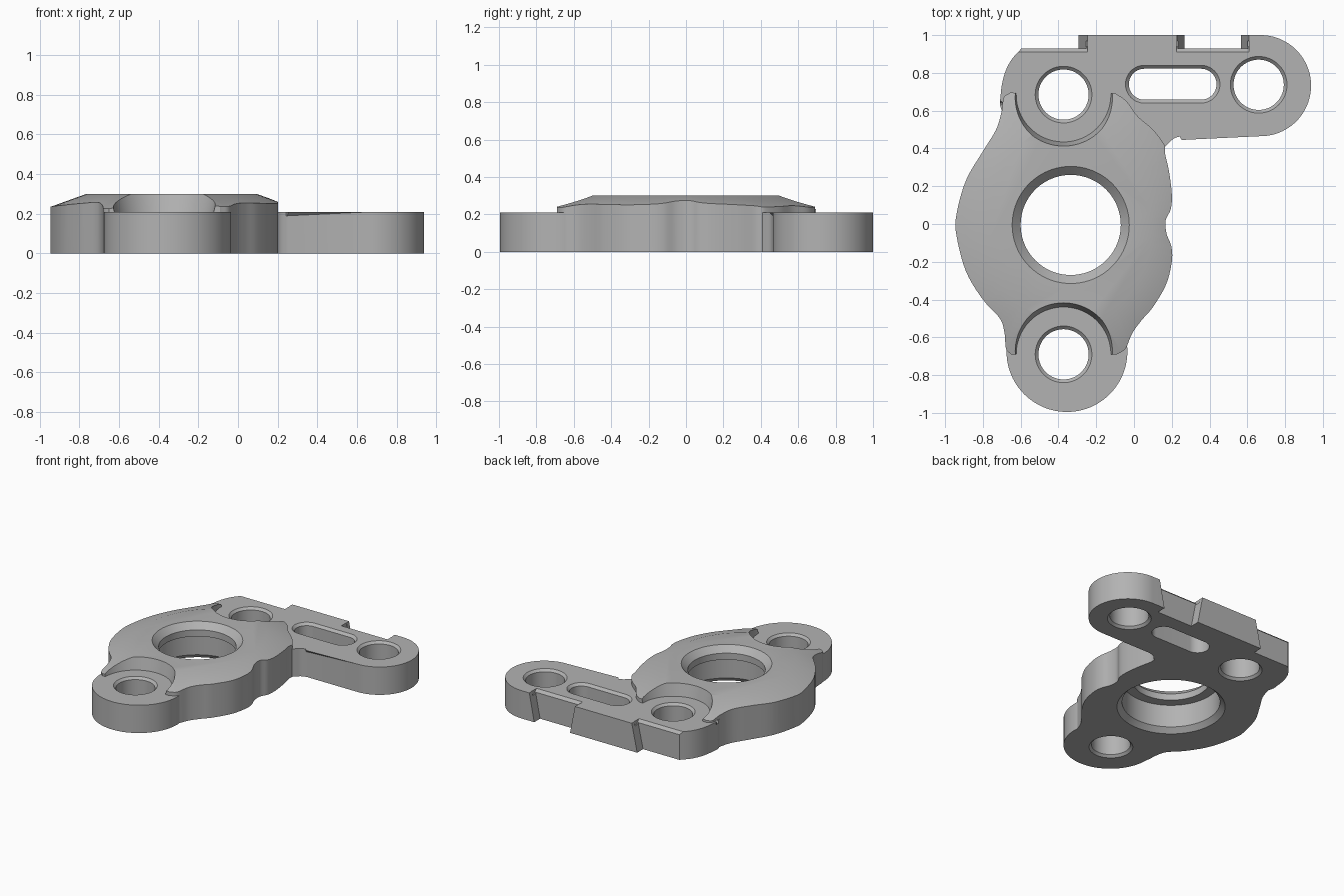
import bpy, bmesh, math
from mathutils import Vector, Matrix

if "Cube" in bpy.data.objects:
    bpy.data.objects.remove(bpy.data.objects["Cube"])

grey = bpy.data.materials.new("cast grey")
grey.use_nodes = True
COLOUR = (0.45, 0.45, 0.45, 1)
grey.diffuse_color = COLOUR
grey.node_tree.nodes["Principled BSDF"].inputs["Base Color"].default_value = COLOUR


def make(name, bm):
    bmesh.ops.recalc_face_normals(bm, faces=bm.faces)
    me = bpy.data.meshes.new(name)
    bm.to_mesh(me)
    bm.free()
    me.materials.append(grey)
    ob = bpy.data.objects.new(name, me)
    bpy.context.collection.objects.link(ob)
    return ob


def loft_bm(sections):
    """Closed solid through (z, outline) sections of equal point count."""
    bm = bmesh.new()
    rings = [[bm.verts.new((x, y, z)) for x, y in pts] for z, pts in sections]
    n = len(rings[0])
    for a, b in zip(rings, rings[1:]):
        for i in range(n):
            j = (i + 1) % n
            bm.faces.new((a[i], a[j], b[j], b[i]))
    bm.faces.new(rings[0])
    bm.faces.new(rings[-1])
    return bm


def loft(name, sections):
    return make(name, loft_bm(sections))


def plate(name, pts, top, chamfer):
    """Flat plate with a chamfered rim; the straight rear edge stays sharp."""
    bm = loft_bm([(0, pts), (top, pts)])
    rim = [e for e in bm.edges if all(v.co.z > top - 1e-4 for v in e.verts)
           and not all(v.co.y > 0.999 for v in e.verts)]
    bmesh.ops.bevel(bm, geom=rim, offset=chamfer, segments=1, affect='EDGES')
    return make(name, bm)


def arc(cx, cy, r, a0, a1, n=32):
    angles = [math.radians(a0 + (a1 - a0) * i / n) for i in range(n + 1)]
    return [(cx + r * math.cos(a), cy + r * math.sin(a)) for a in angles]


def stadium(cx, cy, half, r):
    return arc(cx + half, cy, r, -90, 90) + arc(cx - half - 1e-4, cy, r, 90, 270)


def circle(cx, cy, r, n=96):
    return arc(cx, cy, r, 0, 360, n)[:-1]


def smooth(pts, steps=5):
    """Catmull-Rom curve through the points."""
    p = [Vector(q) for q in pts]
    p = [2 * p[0] - p[1]] + p + [2 * p[-1] - p[-2]]
    out = []
    for a, b, c, d in zip(p, p[1:], p[2:], p[3:]):
        for i in range(steps):
            t = i / steps
            q = 0.5 * (2 * b + (c - a) * t + (2 * a - 5 * b + 4 * c - d) * t * t
                       + (3 * b - a - 3 * c + d) * t ** 3)
            out.append((q.x, q.y))
    return out + [tuple(pts[-1])]


def boolean(target, tool, operation):
    mod = target.modifiers.new("boolean", 'BOOLEAN')
    mod.operation, mod.solver, mod.object = operation, 'EXACT', tool
    bpy.context.view_layer.objects.active = target
    bpy.ops.object.modifier_apply(modifier=mod.name)
    bpy.data.objects.remove(tool)


BORE = (-0.335, -0.005)
FRONT_BOLT, REAR_BOLT, ARM_BOLT = (-0.373, -0.69), (-0.373, 0.685), (0.66, 0.737)

# Raised body: side outlines, from the rear horns round to the front horns
left = smooth([(-0.655, 0.695), (-0.69, 0.67), (-0.7, 0.6), (-0.73, 0.5), (-0.8, 0.385),
               (-0.89, 0.23), (-0.94, 0.05), (-0.94, -0.06), (-0.89, -0.25), (-0.8, -0.4),
               (-0.71, -0.5), (-0.685, -0.58), (-0.678, -0.66), (-0.65, -0.69)])
right = smooth([(-0.09, -0.69), (-0.045, -0.66), (-0.01, -0.58), (0.04, -0.51), (0.1, -0.44),
                (0.17, -0.32), (0.2, -0.2), (0.198, -0.12), (0.172, -0.05), (0.168, 0.02),
                (0.195, 0.08), (0.2, 0.16), (0.185, 0.28), (0.165, 0.37), (0.16, 0.42),
                (0.1, 0.5), (0.02, 0.57), (-0.04, 0.65), (-0.095, 0.69)])
bracket = loft("bracket", [(z, left + right) for z in (0, 0.4)])

# Sloping top of the body
slope = [(z, [(x, y / 0.8) for x, y in circle(BORE[0], 0, r)])
         for z, r in ((-0.06, 1.43), (0.3, 0.43))]
boolean(bracket, loft("slope_cutter", slope), 'INTERSECT')

# Bolt seats cut into the body at both ends
for (x, y), s in ((FRONT_BOLT, -1), (REAR_BOLT, 1)):
    a0 = 0 if s < 0 else 180
    seat = []
    for z, r in ((0.2, 0.248), (0.31, 0.275)):
        seat.append((z, arc(x, y, r, a0, a0 + 180, 48)
                     + [(x + s * r, y + s * 0.2), (x - s * r, y + s * 0.2)]))
    boolean(bracket, loft("seat_cutter", seat), 'DIFFERENCE')

# Front bolt lobe and rear arm
boolean(bracket, plate("front_lobe", circle(-0.355, -0.675, 0.32), 0.21, 0.02), 'UNION')
side = smooth([(-0.6, 0.38), (-0.7, 0.6), (-0.706, 0.68), (-0.69, 0.78), (-0.655, 0.86),
               (-0.595, 0.93), (-0.52, 1.0)])
fillet = smooth([(0.25, 0.465), (0.21, 0.452), (0.175, 0.42), (0.13, 0.38), (0.05, 0.37)])
arm = plate("rear_arm", side + arc(0.67, 0.7325, 0.2675, 90, -90, 48) + fillet, 0.21, 0.02)

# Rear recesses with slanted ends, and the chamfer along them
for bottom, top in (((-0.9, -0.295), (-0.9, -0.245)), ((0.27, 0.565), (0.225, 0.61))):
    ends = []
    for z, (x0, x1) in ((-0.01, bottom), (0.22, top)):
        ends.append((z, [(x0, 0.93), (x1, 0.93), (x1, 1.1), (x0, 1.1)]))
    boolean(arm, loft("recess_cutter", ends), 'DIFFERENCE')
    bevel = [(z, [(top[0], y), (top[1], y), (top[1], 0.97), (top[0], 0.97)])
             for z, y in ((0.18, 0.94), (0.22, 0.90))]
    boolean(arm, loft("rim_cutter", bevel), 'DIFFERENCE')
boolean(bracket, arm, 'UNION')

# Chamfered bolt holes
for x, y in (FRONT_BOLT, REAR_BOLT, ARM_BOLT):
    rings = ((-0.01, 0.16), (0.017, 0.133), (0.193, 0.133), (0.22, 0.16))
    boolean(bracket, loft("bolt_cutter", [(z, circle(x, y, r)) for z, r in rings]), 'DIFFERENCE')

# Slot in the arm
rings = ((-0.01, 0.082), (0.192, 0.082), (0.22, 0.11))
slot = [(z, stadium(0.205, 0.74, 0.15, r)) for z, r in rings]
boolean(bracket, loft("slot_cutter", slot), 'DIFFERENCE')

# Main bore with an upper lip and a lower chamfer
rings = ((-0.01, 0.38), (0.035, 0.335), (0.205, 0.335), (0.206, 0.265), (0.255, 0.265), (0.31, 0.32))
boolean(bracket, loft("bore_cutter", [(z, circle(*BORE, r)) for z, r in rings]), 'DIFFERENCE')

# Smooth curved walls, sharp edges
bpy.ops.object.select_all(action='DESELECT')
bracket.select_set(True)
bpy.context.view_layer.objects.active = bracket
bpy.ops.object.shade_smooth_by_angle(angle=math.radians(20))
